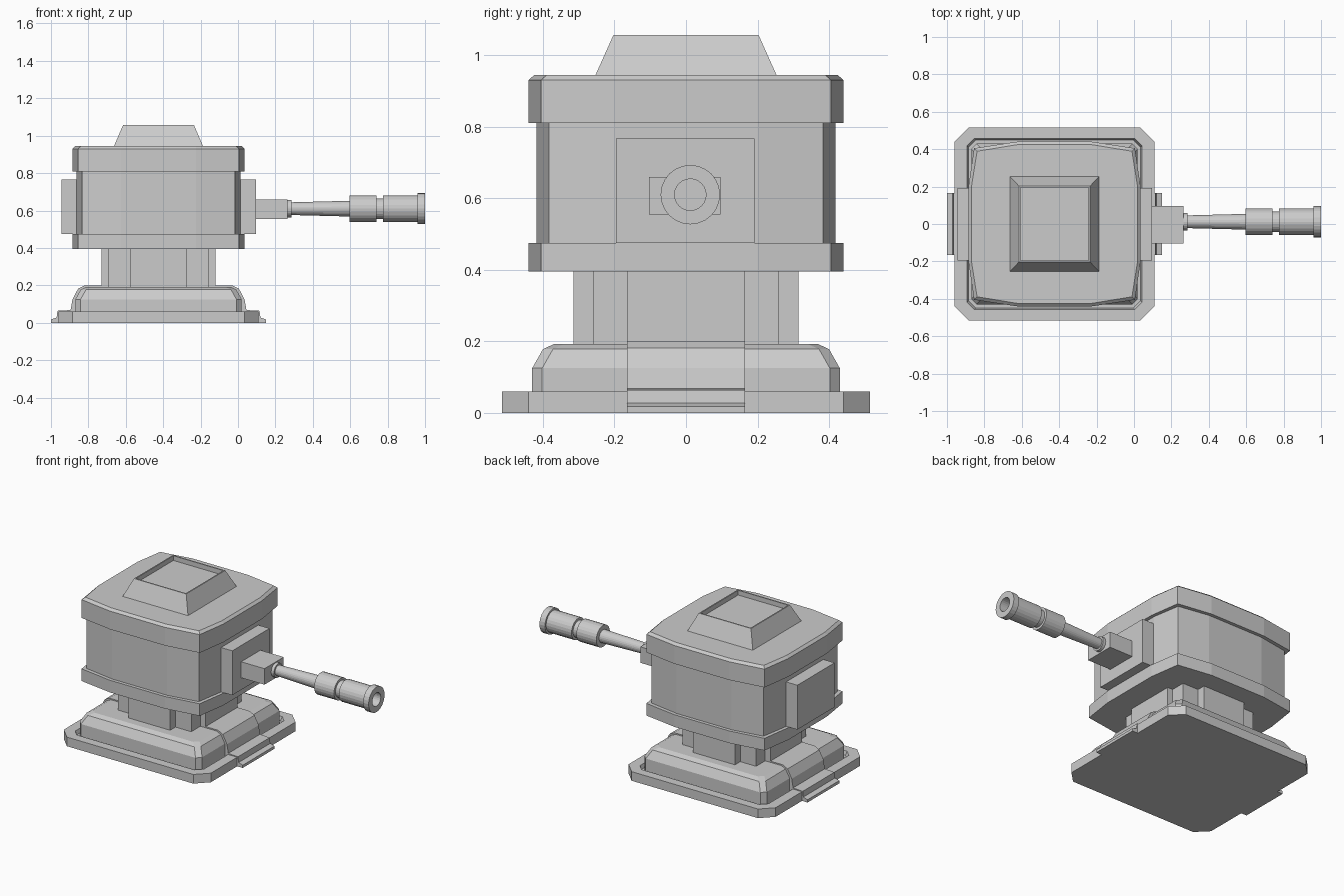
import bpy, bmesh
from math import cos, sin, pi

cube = bpy.data.objects.get("Cube")
if cube:
    bpy.data.objects.remove(cube)

CX = -0.425          # centre line of the tower
GUN_Y, GUN_Z = 0.012, 0.61

grey = bpy.data.materials.new("light grey metal")
grey.use_nodes = True
grey.diffuse_color = (0.6, 0.6, 0.6, 1)
grey.node_tree.nodes["Principled BSDF"].inputs["Base Color"].default_value = (0.6, 0.6, 0.6, 1)


def loft(name, rings, closed=False):
    """Skin matching rings of points; cap the ends unless the rings form a loop."""
    bm = bmesh.new()
    loops = [[bm.verts.new(p) for p in ring] for ring in rings]
    n = len(loops[0])
    pairs = list(zip(loops, loops[1:]))
    if closed:
        pairs.append((loops[-1], loops[0]))
    for a, b in pairs:
        for i in range(n):
            j = (i + 1) % n
            bm.faces.new((a[i], a[j], b[j], b[i]))
    if not closed:
        bm.faces.new(loops[0][::-1])
        bm.faces.new(loops[-1])
    bmesh.ops.recalc_face_normals(bm, faces=bm.faces)
    mesh = bpy.data.meshes.new(name)
    bm.to_mesh(mesh)
    bm.free()
    mesh.materials.append(grey)
    obj = bpy.data.objects.new(name, mesh)
    bpy.context.collection.objects.link(obj)
    return obj


def symmetric(quarter, z):
    """Ring mirrored from one quarter, listed counter-clockwise."""
    q = list(quarter)
    half = q + [(-x, y) for x, y in reversed(q)]
    full = half + [(-x, -y) for x, y in half]
    return [(CX + x, y, z) for x, y in full]


def chamfered(hx, hy, c, z):
    return symmetric([(hx, hy - c), (hx - c, hy)], z)


def bulged(inset, z):
    """Square with gently bowed sides."""
    return symmetric([(0.46 - inset, 0.2), (0.43 - inset, 0.405 - inset),
                      (0.2, 0.44 - inset)], z)


def rect(hx, hy, z):
    return [(CX + x, y, z) for x, y in ((hx, -hy), (hx, hy), (-hx, hy), (-hx, -hy))]


def box(name, x0, x1, y0, y1, z0, z1):
    return loft(name, [[(x0, y0, z), (x1, y0, z), (x1, y1, z), (x0, y1, z)] for z in (z0, z1)])


# Base: plate with a groove around the domed plinth
loft("base", [
    chamfered(0.535, 0.515, 0.075, 0),
    chamfered(0.535, 0.515, 0.075, 0.06),
    chamfered(0.468, 0.457, 0.04, 0.06),
    chamfered(0.46, 0.45, 0.04, 0.035),
    chamfered(0.445, 0.43, 0.028, 0.035),
    chamfered(0.445, 0.43, 0.028, 0.125),
    chamfered(0.415, 0.4, 0.028, 0.178),
    chamfered(0.385, 0.37, 0.028, 0.192),
])

# Strap running over the plinth and down to a foot on each side
strap = [(0.575, 0), (0.575, 0.018), (0.545, 0.028), (0.54, 0.064), (0.47, 0.068),
         (0.46, 0.125), (0.43, 0.182), (0.395, 0.2)]
outline = strap + [(-x, z) for x, z in reversed(strap)]
loft("base_strap", [[(CX + x, y, z) for x, z in outline] for y in (-0.165, 0.165)])

# Neck: three crossed blocks
for name, hx, hy in (("neck_core", 0.267, 0.26), ("neck_front_back", 0.152, 0.315),
                     ("neck_sides", 0.305, 0.165)):
    box(name, CX - hx, CX + hx, -hy, hy, 0.185, 0.41)

# Turret: lower band, body and upper band with a bevelled roof
loft("turret", [
    bulged(0, 0.395), bulged(0, 0.475), bulged(0.022, 0.475), bulged(0.022, 0.81),
    bulged(0, 0.81), bulged(0, 0.93), bulged(0.016, 0.945),
])

# Roof hatch with a sunken panel
loft("roof_hatch", [
    rect(0.24, 0.255, 0.94), rect(0.19, 0.203, 1.056),
    rect(0.182, 0.195, 1.056), rect(0.182, 0.195, 1.025),
])

# Side armour plates
for name, side in (("left_plate", 1), ("right_plate", -1)):
    inner, outer = CX + side * 0.42, CX + side * 0.52
    box(name, min(inner, outer), max(inner, outer), -0.195, 0.192, 0.475, 0.767)

# Gun mount and barrel
box("gun_mount", 0.09, 0.265, -0.103, 0.097, 0.555, 0.66)

profile = [(0.25, 0.046), (0.285, 0.046), (0.285, 0.034), (0.595, 0.042),
           (0.595, 0.071), (0.74, 0.071), (0.74, 0.055), (0.775, 0.055),
           (0.775, 0.071), (0.96, 0.071), (0.96, 0.083), (1.0, 0.083),
           (1.0, 0.044), (0.85, 0.044)]
SIDES = 24
loft("gun_barrel", [[(x, GUN_Y + r * cos(2 * pi * i / SIDES), GUN_Z + r * sin(2 * pi * i / SIDES))
                     for i in range(SIDES)] for x, r in profile])
